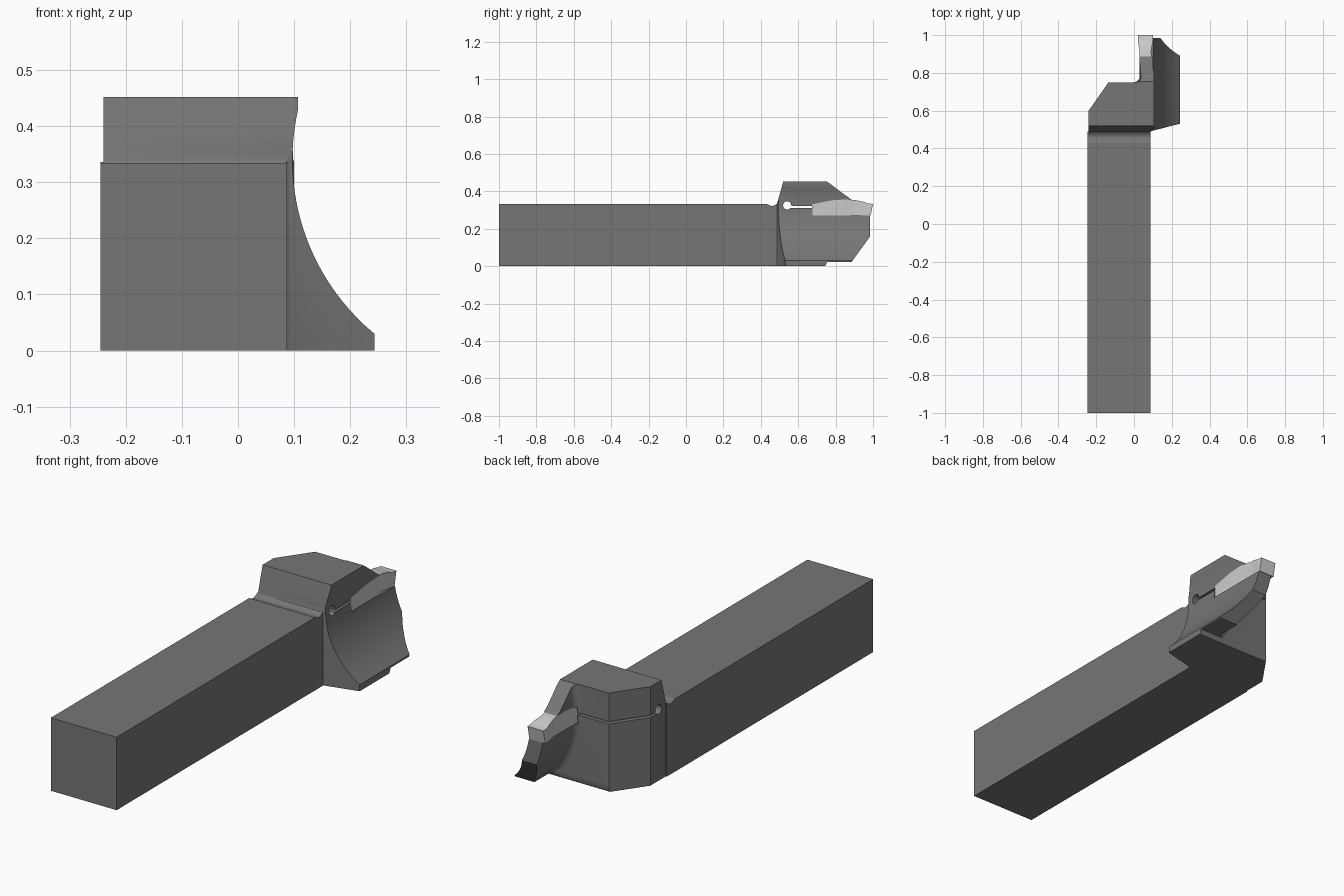
import bpy, bmesh, math

if "Cube" in bpy.data.objects:
    bpy.data.objects.remove(bpy.data.objects["Cube"])


def loft(name, rings):
    """Closed solid through rings of equal point count."""
    bm = bmesh.new()
    vs = [[bm.verts.new(p) for p in r] for r in rings]
    n = len(rings[0])
    for a, b in zip(vs, vs[1:]):
        for i in range(n):
            j = (i + 1) % n
            bm.faces.new((a[i], a[j], b[j], b[i]))
    bm.faces.new(vs[0][::-1])
    bm.faces.new(vs[-1])
    bmesh.ops.recalc_face_normals(bm, faces=bm.faces)
    me = bpy.data.meshes.new(name)
    bm.to_mesh(me)
    bm.free()
    ob = bpy.data.objects.new(name, me)
    bpy.context.collection.objects.link(ob)
    return ob


def prism(name, pts, axis, a, b):
    """Extrude a 2D profile along x (points are y,z) or z (points are x,y)."""
    if axis == 'x':
        return loft(name, [[(k, p, q) for p, q in pts] for k in (a, b)])
    return loft(name, [[(p, q, k) for p, q in pts] for k in (a, b)])


def boolean(ob, other, op):
    m = ob.modifiers.new(op, 'BOOLEAN')
    m.operation, m.object, m.solver = op, other, 'EXACT'
    bpy.context.view_layer.objects.active = ob
    bpy.ops.object.modifier_apply(modifier=m.name)
    bpy.data.objects.remove(other)


def finish(ob, grey):
    mat = bpy.data.materials.new(ob.name + "_grey")
    mat.diffuse_color = (grey, grey, grey, 1)
    mat.use_nodes = True
    mat.node_tree.nodes["Principled BSDF"].inputs["Base Color"].default_value = mat.diffuse_color
    ob.data.materials.clear()
    ob.data.materials.append(mat)
    for p in ob.data.polygons:
        p.material_index = 0
    bpy.ops.object.select_all(action='DESELECT')
    ob.select_set(True)
    bpy.context.view_layer.objects.active = ob
    bpy.ops.object.shade_smooth_by_angle(angle=math.radians(25))


# Head and curved blade: one loft along y, concave arc on the right side
CX, CZ, R_OUT, R_IN = 0.499, 0.34, 0.402, 0.470
ZS = [-0.05, 0.03] + [0.03 + 0.4 * i / 28 for i in range(1, 29)] + [0.452]


def arc_x(z, r):
    z = min(max(z, 0.03), 0.43)
    return CX - math.sqrt(r * r - (z - CZ) ** 2)


def section(y, left):
    return ([(arc_x(z, R_OUT), y, z) for z in ZS] +
            [(left(z), y, z) for z in reversed(ZS)])


rings = [section(0.47, lambda z: -0.24), section(0.60, lambda z: -0.24),
         section(0.75, lambda z: -0.135)]
F = 0.03   # fillet at the blade root
for i in range(7):
    t = math.pi / 2 * i / 6
    r = R_IN + F * (1 - math.sin(t))
    rings.append(section(0.75 + F * (1 - math.cos(t)), lambda z, r=r: arc_x(z, r)))
rings.append(section(1.0, lambda z: arc_x(z, R_IN)))
holder = loft("tool_holder", rings)

# Trim the head to its side outline
side = [(0.475, 0.0), (0.475, 0.31), (0.487, 0.335), (0.52, 0.452), (0.52, 0.5),
        (0.755, 0.5), (0.755, 0.4515), (0.889, 0.352), (0.889, 0.271), (0.985, 0.271),
        (0.985, 0.16), (0.885, 0.022), (0.754, 0.022), (0.745, 0.0)]
boolean(holder, prism("side_trim", side, 'x', -0.5, 0.5), 'INTERSECT')
wedge = [(0.083, 0.44), (0.083, 0.485), (0.095, 0.493), (0.30, 0.545), (0.30, 0.44)]
boolean(holder, prism("front_trim", wedge, 'z', -0.1, 0.6), 'DIFFERENCE')

# Shank with a shallow relief groove on top
shank = [(-1, 0), (0.489, 0), (0.489, 0.336), (0.475, 0.326), (0.466, 0.3225),
         (0.456, 0.3225), (0.445, 0.326), (0.43, 0.333), (-1, 0.333)]
boolean(holder, prism("shank", shank, 'x', -0.245, 0.087), 'UNION')

# Clamping slit ending in a round relief hole
keyhole = [(0.77, 0.311), (0.77, 0.321)]
for i in range(29):
    a = math.radians(-10.5 + 331 * i / 28)
    keyhole.append((0.541 + 0.022 * math.cos(a), 0.325 + 0.022 * math.sin(a)))
boolean(holder, prism("slit", keyhole, 'x', -0.5, 0.5), 'DIFFERENCE')

# Pocket for the insert
body = [(0.675, 0.270), (0.675, 0.330), (0.70, 0.336), (0.78, 0.352), (0.84, 0.356),
        (0.90, 0.354), (0.95, 0.344), (0.975, 0.335), (1.0, 0.333), (0.987, 0.270)]
boolean(holder, prism("pocket", body, 'x', 0.018, 0.14), 'DIFFERENCE')
finish(holder, 0.18)

# Cutting insert: waisted in plan, wider at the cutting edge
insert = prism("cutting_insert", body, 'x', -0.05, 0.2)
plan = [(0.030, 0.60), (0.098, 0.60), (0.098, 0.86), (0.090, 0.91), (0.100, 0.97),
        (0.100, 1.1), (0.020, 1.1), (0.020, 0.97), (0.030, 0.91), (0.030, 0.86)]
boolean(insert, prism("plan_trim", plan, 'z', 0, 0.6), 'INTERSECT')
finish(insert, 0.6)
